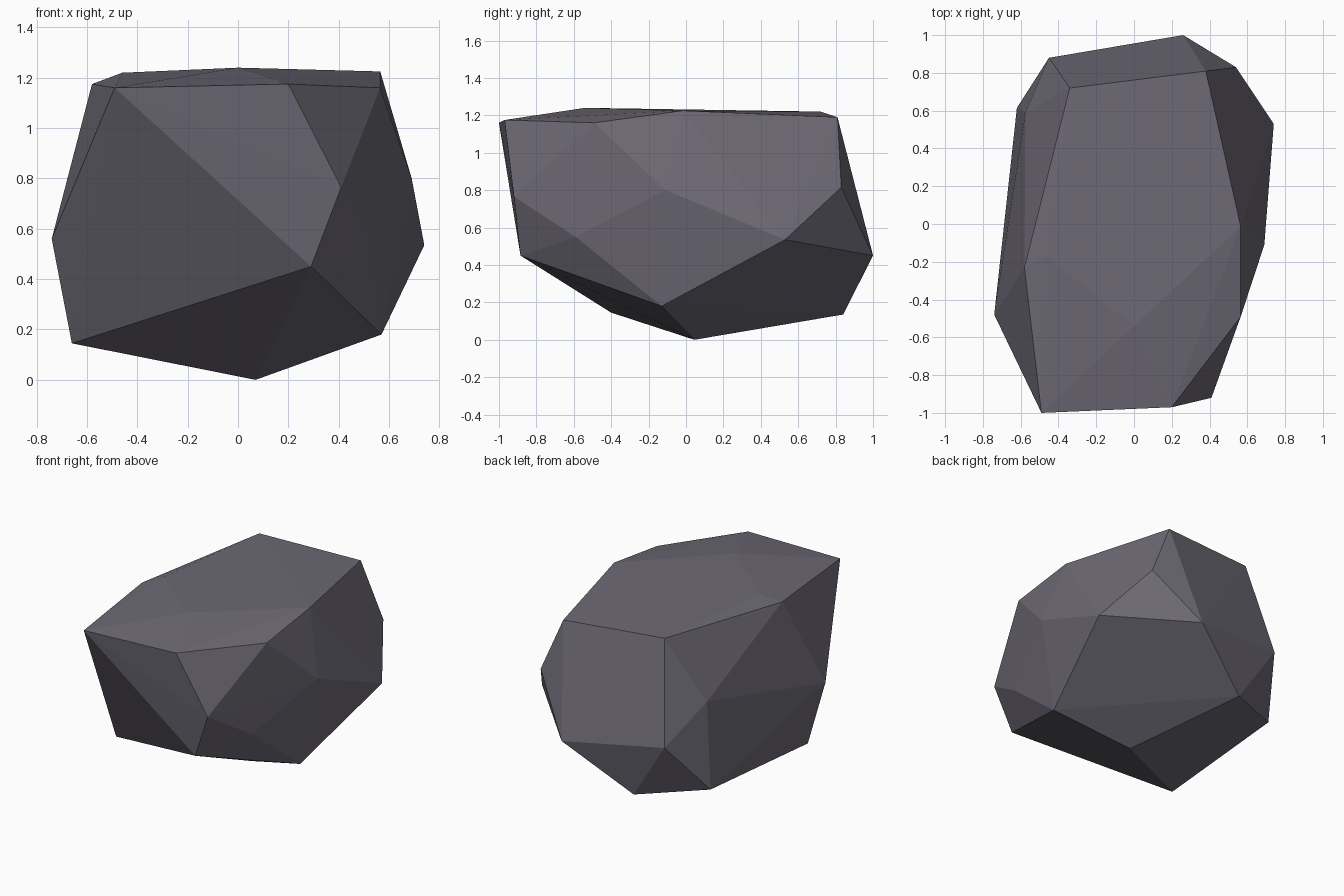
import bpy, bmesh

# Stone colour
stone = bpy.data.materials.new("dark_grey_stone")
stone.diffuse_color = (0.15, 0.14, 0.175, 1.0)

# Corner points of the boulder, grouped by height band
top = [(-0.49, -1.0, 1.16), (0.20, -0.97, 1.175), (0.565, -0.49, 1.16),
       (0.565, -0.015, 1.225), (0.38, 0.81, 1.19), (-0.34, 0.72, 1.22),
       (-0.46, -0.17, 1.22), (-0.58, -0.23, 1.175), (0.0, -0.54, 1.24)]
middle = [(0.41, -0.92, 0.765), (0.69, -0.11, 0.80), (0.54, 0.83, 0.815),
          (0.74, 0.53, 0.535), (0.26, 1.0, 0.45), (-0.45, 0.88, 0.545),
          (-0.575, 0.59, 0.79), (-0.74, -0.48, 0.56), (0.29, -0.885, 0.45),
          (0.52, -0.59, 0.55)]
bottom = [(0.57, -0.13, 0.18), (-0.185, 0.84, 0.135), (-0.62, 0.615, 0.20),
          (-0.66, -0.40, 0.145), (0.07, 0.045, 0.0)]

# Boulder: convex hull around the corners, flat shaded
bm = bmesh.new()
for p in top + middle + bottom:
    bm.verts.new(p)
hull = bmesh.ops.convex_hull(bm, input=bm.verts[:])
loose = [v for v in bm.verts if not v.link_faces]
bmesh.ops.delete(bm, geom=loose, context='VERTS')
bmesh.ops.recalc_face_normals(bm, faces=bm.faces[:])

mesh = bpy.data.meshes.new("boulder")
bm.to_mesh(mesh)
bm.free()
mesh.materials.append(stone)
boulder = bpy.data.objects.new("boulder", mesh)
bpy.context.collection.objects.link(boulder)
